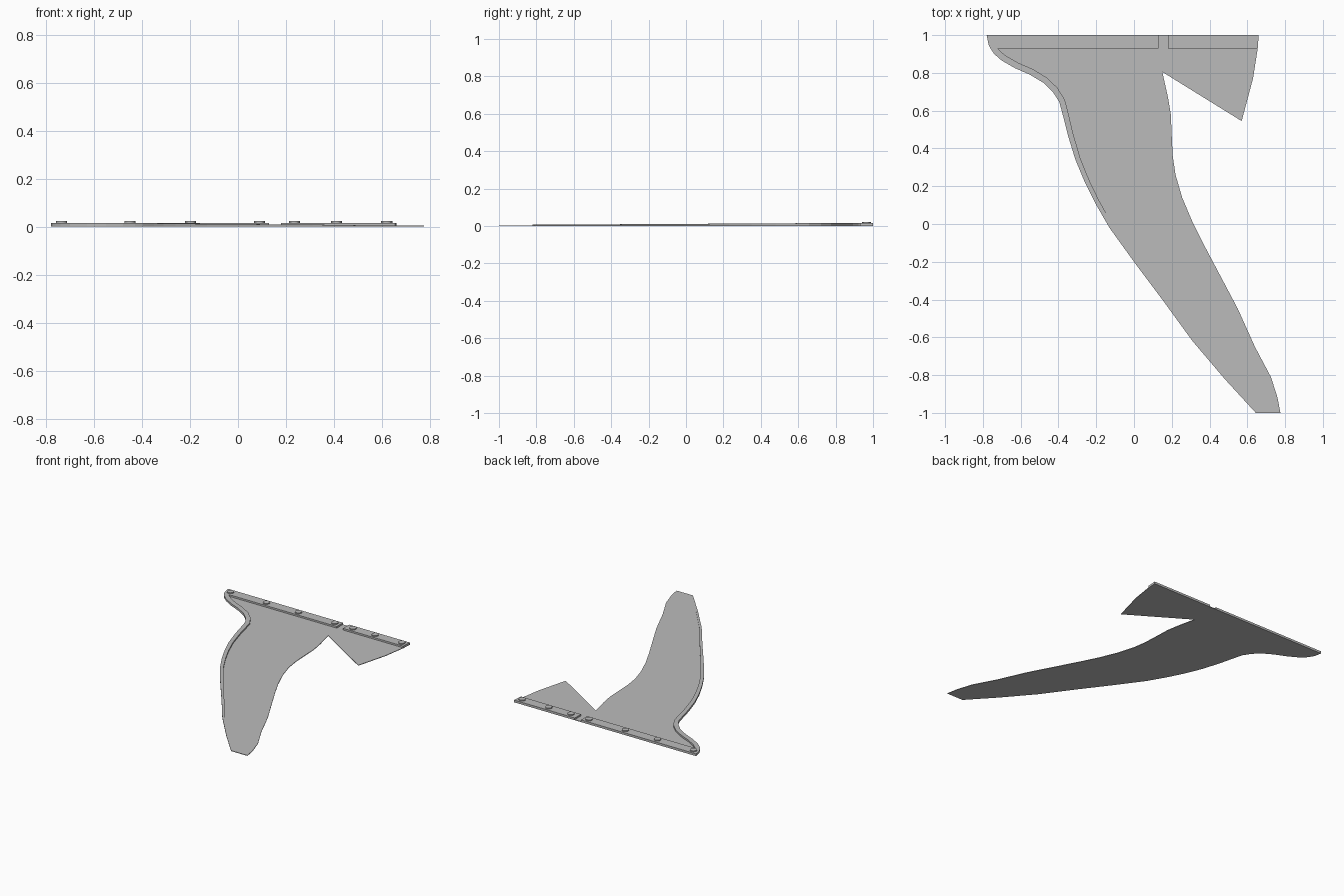
import bpy
import bmesh
from mathutils import Vector

if "Cube" in bpy.data.objects:
    bpy.data.objects.remove(bpy.data.objects["Cube"], do_unlink=True)

PLATE_TOP = 0.004
FLANGE_TOP = 0.016

grey = bpy.data.materials.new("plain_grey")
grey.use_nodes = True
colour = (0.5, 0.5, 0.5, 1)
grey.diffuse_color = colour
grey.node_tree.nodes["Principled BSDF"].inputs["Base Color"].default_value = colour


def finish(name, bm):
    bmesh.ops.recalc_face_normals(bm, faces=bm.faces)
    mesh = bpy.data.meshes.new(name)
    bm.to_mesh(mesh)
    bm.free()
    mesh.materials.append(grey)
    obj = bpy.data.objects.new(name, mesh)
    bpy.context.collection.objects.link(obj)
    return obj


def slab(name, outline, z0, z1):
    """Extrude a flat outline from z0 to z1."""
    bm = bmesh.new()
    face = bm.faces.new([bm.verts.new((x, y, z0)) for x, y in outline])
    ext = bmesh.ops.extrude_face_region(bm, geom=[face])
    top = [v for v in ext["geom"] if isinstance(v, bmesh.types.BMVert)]
    bmesh.ops.translate(bm, verts=top, vec=(0, 0, z1 - z0))
    return finish(name, bm)


# Outline of the thin web: curved outer edge, then inner edge with side lobe
outer_edge = [(-.78, 1), (-.77, .95), (-.76, .93), (-.74, .9), (-.7, .865),
              (-.63, .825), (-.55, .79), (-.48, .748), (-.43, .7), (-.395, .645),
              (-.375, .57), (-.35, .47), (-.31, .34), (-.26, .22), (-.205, .11),
              (-.13, -.02), (0, -.2), (.15, -.4), (.31, -.62), (.48, -.82), (.645, -1)]
inner_edge = [(.775, -1), (.76, -.92), (.725, -.81), (.64, -.65), (.55, -.45),
              (.46, -.28), (.37, -.11), (.31, .01), (.255, .14), (.22, .26),
              (.205, .36), (.2, .46), (.195, .58), (.18, .67), (.15, .805)]
side_lobe = [(.57, .545), (.63, .77), (.655, .93), (.66, 1)]
slab("web_plate", outer_edge + inner_edge + side_lobe, 0, PLATE_TOP)

# Straight flange in two lengths with a gap between them
slab("long_flange", outer_edge[:3] + [(.13, .93), (.13, 1)], PLATE_TOP, FLANGE_TOP)
slab("short_flange", [(.18, 1), (.18, .93)] + side_lobe[2:], PLATE_TOP, FLANGE_TOP)

# Raised rim following the outer edge, tapering in width and height
bm = bmesh.new()
path = [Vector(p) for p in outer_edge[2:-1]]
rings = []
for i, p in enumerate(path):
    along = (path[min(i + 1, len(path) - 1)] - path[max(i - 1, 0)]).normalized()
    t = min(1, max(0, (0.76 - p.y) / 1.58))
    q = p + Vector((-along.y, along.x)) * (0.033 - 0.021 * t)
    top = FLANGE_TOP - 0.009 * t
    corners = [(p, PLATE_TOP), (p, top), (q, top), (q, PLATE_TOP)]
    rings.append([bm.verts.new((c.x, c.y, z)) for c, z in corners])
for a, b in zip(rings, rings[1:]):
    for k in range(4):
        n = (k + 1) % 4
        bm.faces.new((a[k], a[n], b[n], b[k]))
bm.faces.new(rings[0])
bm.faces.new(rings[-1])
finish("edge_rim", bm)

# Low round studs along the flange
for i, x in enumerate((-.735, -.45, -.197, .09, .235, .41, .62)):
    bpy.ops.mesh.primitive_cylinder_add(vertices=16, radius=0.023, depth=0.007,
                                        location=(x, .965, FLANGE_TOP + 0.0035))
    stud = bpy.context.object
    stud.name = f"stud_{i + 1}"
    stud.data.materials.append(grey)
    bpy.ops.object.shade_smooth_by_angle()
